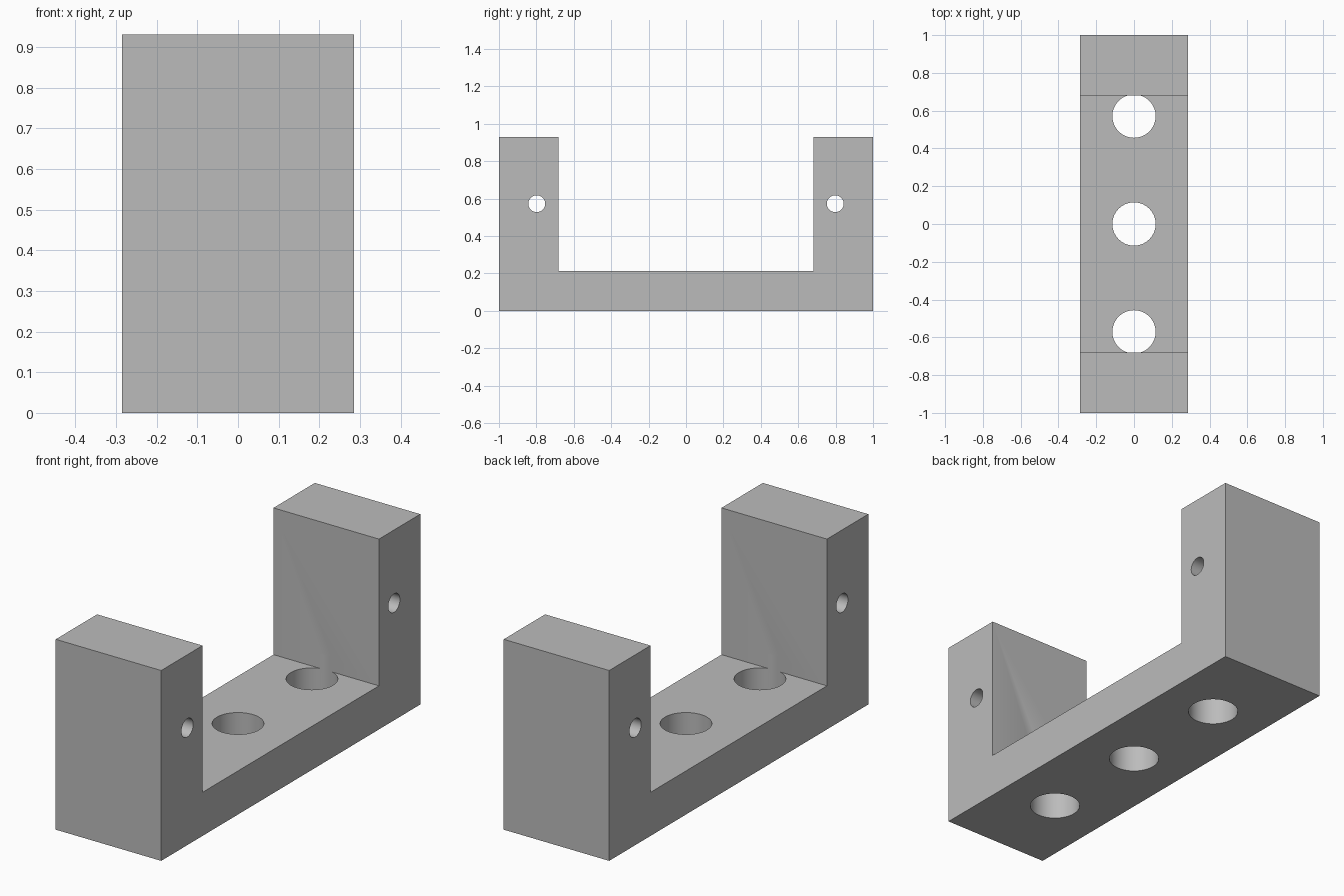
import bpy, bmesh
from math import pi

cube = bpy.data.objects.get("Cube")
if cube:
    bpy.data.objects.remove(cube)

HALF_W, HEIGHT, BASE, INNER = 0.285, 0.93, 0.213, 0.681

grey = bpy.data.materials.new("plain grey")
grey.use_nodes = True
grey.diffuse_color = (0.5, 0.5, 0.5, 1)
grey.node_tree.nodes["Principled BSDF"].inputs["Base Color"].default_value = (0.5, 0.5, 0.5, 1)

# U-shaped bracket body: side profile extruded across the width
profile = [(-1, 0), (1, 0), (1, HEIGHT), (INNER, HEIGHT), (INNER, BASE),
           (-INNER, BASE), (-INNER, HEIGHT), (-1, HEIGHT)]
bm = bmesh.new()
face = bm.faces.new([bm.verts.new((-HALF_W, y, z)) for y, z in profile])
ext = bmesh.ops.extrude_face_region(bm, geom=[face])
bmesh.ops.translate(bm, vec=(2 * HALF_W, 0, 0),
                    verts=[v for v in ext["geom"] if isinstance(v, bmesh.types.BMVert)])
bmesh.ops.recalc_face_normals(bm, faces=bm.faces)
mesh = bpy.data.meshes.new("bracket")
bm.to_mesh(mesh)
bm.free()
mesh.materials.append(grey)
bracket = bpy.data.objects.new("bracket", mesh)
bpy.context.collection.objects.link(bracket)


def drill(name, radius, depth, location, rotation=(0, 0, 0)):
    """Add a hidden cylinder and subtract it from the bracket."""
    bpy.ops.mesh.primitive_cylinder_add(vertices=64, radius=radius, depth=depth,
                                        location=location, rotation=rotation)
    cutter = bpy.context.object
    cutter.name = name
    cutter.data.materials.append(grey)
    cutter.hide_render = True
    cutter.hide_viewport = True
    mod = bracket.modifiers.new(name, "BOOLEAN")
    mod.operation = "DIFFERENCE"
    mod.solver = "EXACT"
    mod.object = cutter


# Mounting holes through the base; the outer two nick the posts
for i, y in enumerate((-0.571, 0, 0.571)):
    drill(f"base_hole_cutter_{i + 1}", 0.1145, 0.574, (0, y, 0))

# Pin holes across the two posts
for side, name in ((-1, "front"), (1, "back")):
    drill(f"{name}_pin_hole_cutter", 0.045, 1, (0, side * 0.798, 0.573), (0, pi / 2, 0))

# Apply the cuts, then smooth the hole walls while keeping edges sharp
bpy.ops.object.select_all(action="DESELECT")
bracket.select_set(True)
bpy.context.view_layer.objects.active = bracket
for mod in list(bracket.modifiers):
    bpy.ops.object.modifier_apply(modifier=mod.name)
for obj in [o for o in bpy.data.objects if "hole_cutter" in o.name]:
    bpy.data.objects.remove(obj)
bpy.ops.object.shade_smooth_by_angle(angle=pi / 6)
